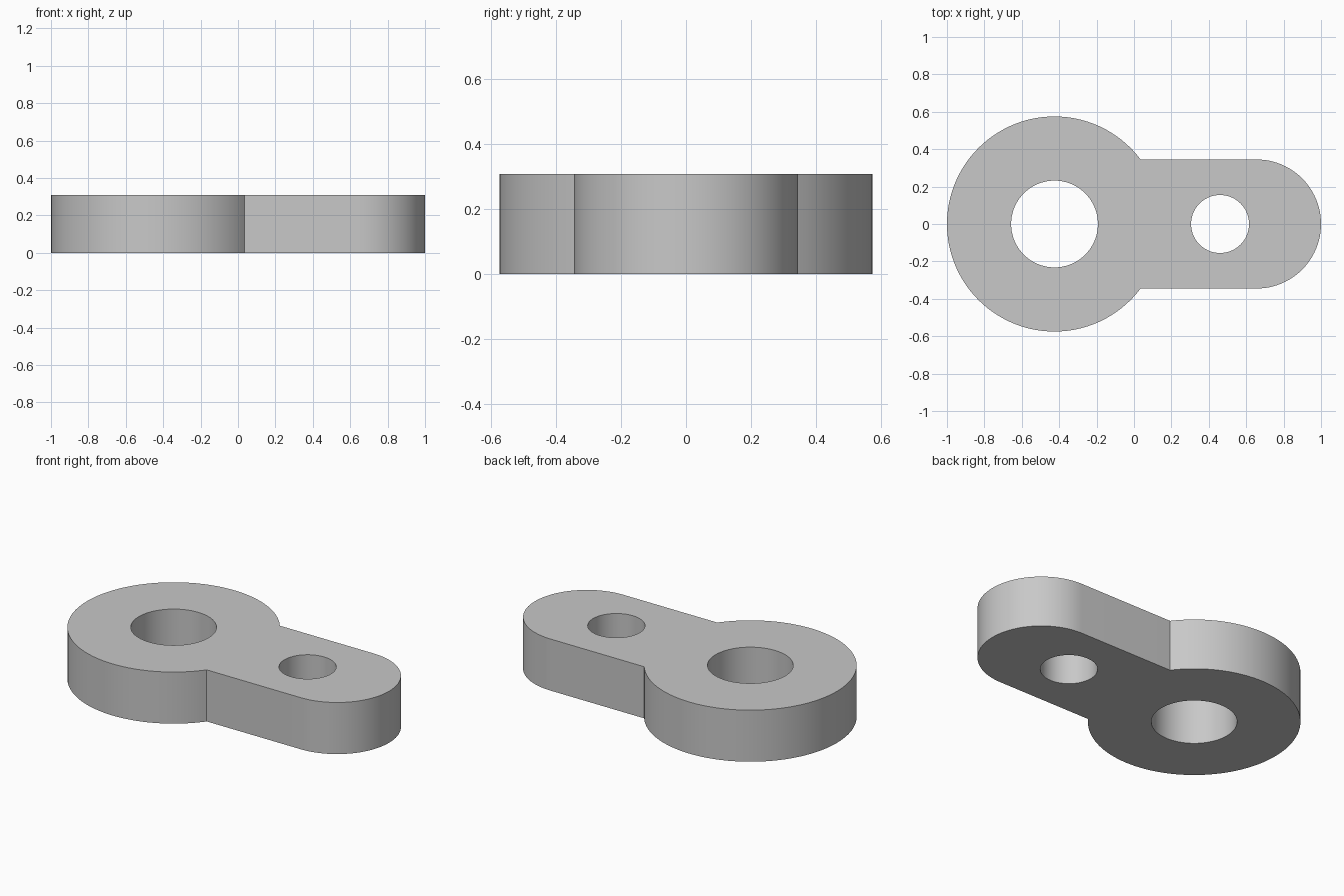
import bpy, bmesh
from math import sin, cos, asin, pi

cube = bpy.data.objects.get("Cube")
if cube:
    bpy.data.objects.remove(cube, do_unlink=True)

HEIGHT = 0.308
BIG_X, BIG_R, BIG_HOLE = -0.425, 0.575, 0.232
ARM_X, ARM_R = 0.655, 0.345
SMALL_X, SMALL_HOLE = 0.46, 0.155


def arc(cx, r, start, end, steps):
    """Points along an arc centred on the long axis, both ends included."""
    angles = [start + (end - start) * i / steps for i in range(steps + 1)]
    return [(cx + r * cos(a), r * sin(a)) for a in angles]


def add_loop(bm, points):
    verts = [bm.verts.new((x, y, 0)) for x, y in points]
    for i, v in enumerate(verts):
        bm.edges.new((v, verts[(i + 1) % len(verts)]))


# Single grey material
grey = bpy.data.materials.new("plain grey")
grey.use_nodes = True
colour = (0.58, 0.58, 0.58, 1)
grey.diffuse_color = colour
grey.node_tree.nodes["Principled BSDF"].inputs["Base Color"].default_value = colour

# Outline: large round end, sharp notches, straight arm with rounded tip
bm = bmesh.new()
notch = asin(ARM_R / BIG_R)
add_loop(bm, arc(BIG_X, BIG_R, notch, 2 * pi - notch, 96)
         + arc(ARM_X, ARM_R, -pi / 2, pi / 2, 48))

# Through holes
for x, r in ((BIG_X, BIG_HOLE), (SMALL_X, SMALL_HOLE)):
    add_loop(bm, arc(x, r, 0, 2 * pi, 72)[:-1])

# Fill the profile and raise it to full thickness
bmesh.ops.triangle_fill(bm, use_beauty=True, edges=bm.edges[:], normal=(0, 0, 1))
raised = bmesh.ops.extrude_face_region(bm, geom=bm.faces[:], use_keep_orig=True)
top = [g for g in raised["geom"] if isinstance(g, bmesh.types.BMVert)]
bmesh.ops.translate(bm, verts=top, vec=(0, 0, HEIGHT))
bmesh.ops.recalc_face_normals(bm, faces=bm.faces[:])

mesh = bpy.data.meshes.new("link_plate")
bm.to_mesh(mesh)
bm.free()
mesh.materials.append(grey)
plate = bpy.data.objects.new("link_plate", mesh)
bpy.context.collection.objects.link(plate)

# Smooth curved walls, crisp rims and notches
bpy.ops.object.select_all(action="DESELECT")
plate.select_set(True)
bpy.context.view_layer.objects.active = plate
bpy.ops.object.shade_smooth_by_angle(angle=pi / 6)
